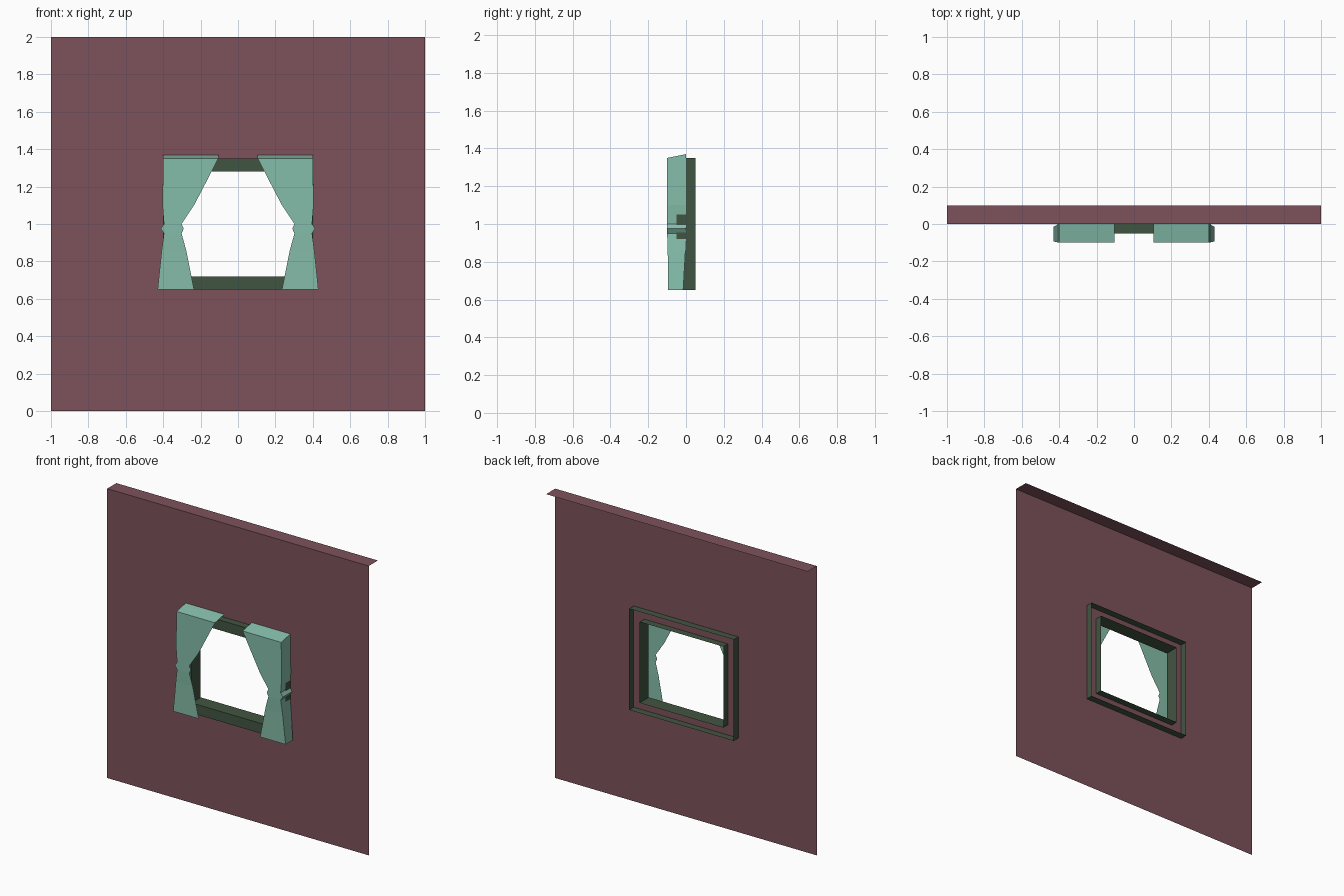
import bpy, bmesh

if "Cube" in bpy.data.objects:
    bpy.data.objects.remove(bpy.data.objects["Cube"])


def material(name, rgb):
    m = bpy.data.materials.new(name)
    m.diffuse_color = (*rgb, 1.0)
    m.use_nodes = True
    m.node_tree.nodes["Principled BSDF"].inputs["Base Color"].default_value = m.diffuse_color
    return m


PLASTER = material("muted_plum", (0.205, 0.086, 0.104))
TIMBER = material("dark_green", (0.053, 0.089, 0.052))
CLOTH = material("soft_teal", (0.235, 0.51, 0.40))


def finish(bm, name, mat):
    bmesh.ops.remove_doubles(bm, verts=bm.verts, dist=1e-5)
    me = bpy.data.meshes.new(name)
    bm.to_mesh(me)
    bm.free()
    me.materials.append(mat)
    ob = bpy.data.objects.new(name, me)
    bpy.context.collection.objects.link(ob)
    return ob


def quad(bm, pts):
    bm.faces.new([bm.verts.new(p) for p in pts])


def rect(hx, z0, z1, y):
    """Corners of an upright rectangle, anticlockwise seen from the front."""
    return [(-hx, y, z0), (hx, y, z0), (hx, y, z1), (-hx, y, z1)]


def bridge(bm, a, b):
    """Join two rectangles with four quads."""
    for i in range(4):
        j = (i + 1) % 4
        quad(bm, [a[i], a[j], b[j], b[i]])


OUTER = (0.40, 0.65, 1.35)
INNER = (0.32, 0.72, 1.28)

# Wall sheet with window opening, and a ledge along the top
bm = bmesh.new()
bridge(bm, rect(1, 0, 2, 0), rect(*INNER, 0))
quad(bm, [(-1, 0, 2), (1, 0, 2), (1, 0.1, 2), (-1, 0.1, 2)])
finish(bm, "wall", PLASTER)

# Window frame: outer sides, front ring and inner reveal, open at the back
bm = bmesh.new()
loops = [rect(*OUTER, 0.05), rect(*OUTER, -0.05),
         rect(*INNER, -0.05), rect(*INNER, 0.05)]
for a, b in zip(loops, loops[1:]):
    bridge(bm, a, b)
finish(bm, "window_frame", TIMBER)

# Curtain rows: height, inner x, outer x, front y, back y
ROWS = [
    (1.35, 0.105, 0.400, -0.10, 0.0),
    (1.10, 0.235, 0.404, -0.10, 0.0),
    (1.00, 0.302, 0.396, -0.10, 0.0),
    (0.975, 0.290, 0.413, -0.10, 0.0),
    (0.95, 0.302, 0.396, -0.10, 0.0),
    (0.86, 0.277, 0.408, -0.097, -0.003),
    (0.65, 0.235, 0.430, -0.094, -0.015),
]


def curtain(name, s):
    bm = bmesh.new()
    strips = []
    for i, (z, xi, xo, yf, yb) in enumerate(ROWS):
        back_z = z + 0.02 if i == 0 else z
        strips.append([(s * xi, yf, z), (s * xo, yf, z), (s * xo, yb, back_z)])
    # front cloth and outer return
    for a, b in zip(strips, strips[1:]):
        for k in range(2):
            pts = [a[k], b[k], b[k + 1], a[k + 1]]
            quad(bm, pts if s > 0 else pts[::-1])
    # sloping top
    f_in, f_out, b_out = strips[0]
    pts = [f_in, f_out, b_out, (f_in[0], b_out[1], b_out[2])]
    quad(bm, pts if s > 0 else pts[::-1])
    finish(bm, name, CLOTH)


curtain("right_curtain", 1)
curtain("left_curtain", -1)
